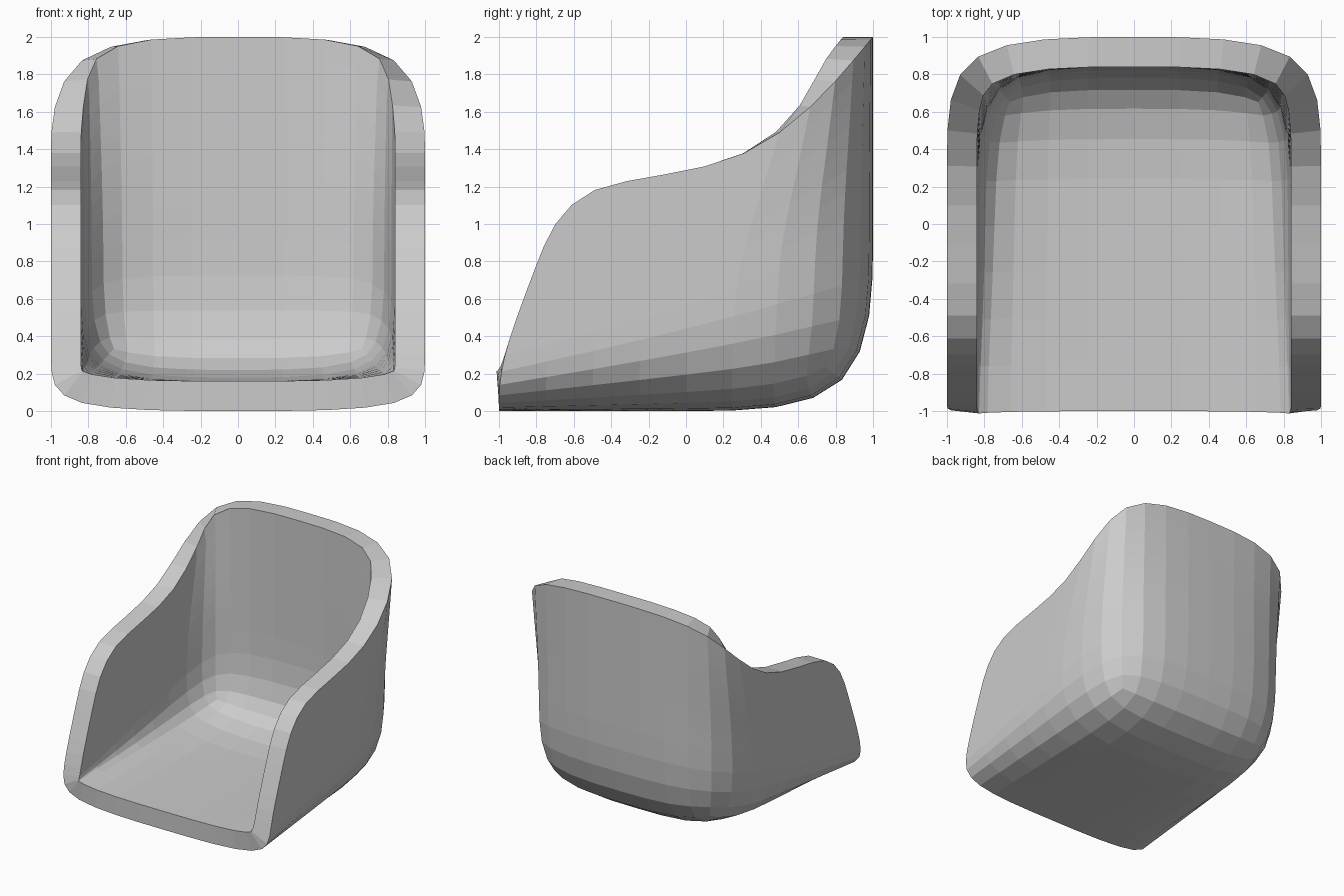
import bpy
import bmesh

if "Cube" in bpy.data.objects:
    bpy.data.objects.remove(bpy.data.objects["Cube"])

# Half cage of the tub chair shell (x >= 0): each row runs front, middle, back as (y, z)
rows = [
    [(-1.00, 0.00), (0.00, 0.00), (1.0, 0.0)],    # floor edge
    [(-1.00, 0.26), (0.00, 0.60), (1.0, 1.0)],    # lower side
    [(-0.81, 0.75), (0.20, 0.93), (1.0, 1.5)],    # upper side
    [(-0.62, 1.27), (0.37, 1.25), (1.0, 2.0)],    # arm and back rim
]

bm = bmesh.new()
side = [[bm.verts.new((1, y, z)) for y, z in row] for row in rows]
floor_mid = [bm.verts.new((0, y, z)) for y, z in rows[0]]
back_mid = [floor_mid[2]] + [bm.verts.new((0, *row[2])) for row in rows[1:]]


def strip(a, b):
    """Fill quads between two equally long vertex runs."""
    for i in range(len(a) - 1):
        bm.faces.new((a[i], a[i + 1], b[i + 1], b[i]))


# Side panel, floor and back
for lower, upper in zip(rows, rows[1:]):
    i = rows.index(lower)
    strip(side[i], side[i + 1])
strip(side[0], floor_mid)
strip([row[2] for row in side], back_mid)

# Make all faces point outward (floor faces down)
bmesh.ops.recalc_face_normals(bm, faces=bm.faces)
bm.faces.ensure_lookup_table()
bm.normal_update()
if bm.faces[0].normal.x < 0:
    bmesh.ops.reverse_faces(bm, faces=bm.faces)

mesh = bpy.data.meshes.new("chair_shell")
bm.to_mesh(mesh)
bm.free()
shell = bpy.data.objects.new("chair_shell", mesh)
bpy.context.collection.objects.link(shell)

# Mirror the half, round it, then thicken inward
mirror = shell.modifiers.new("Mirror", 'MIRROR')
mirror.use_clip = True
subsurf = shell.modifiers.new("Rounding", 'SUBSURF')
subsurf.levels = subsurf.render_levels = 2
solid = shell.modifiers.new("Thickness", 'SOLIDIFY')
solid.thickness = 0.16
solid.offset = -1
solid.use_even_offset = True
